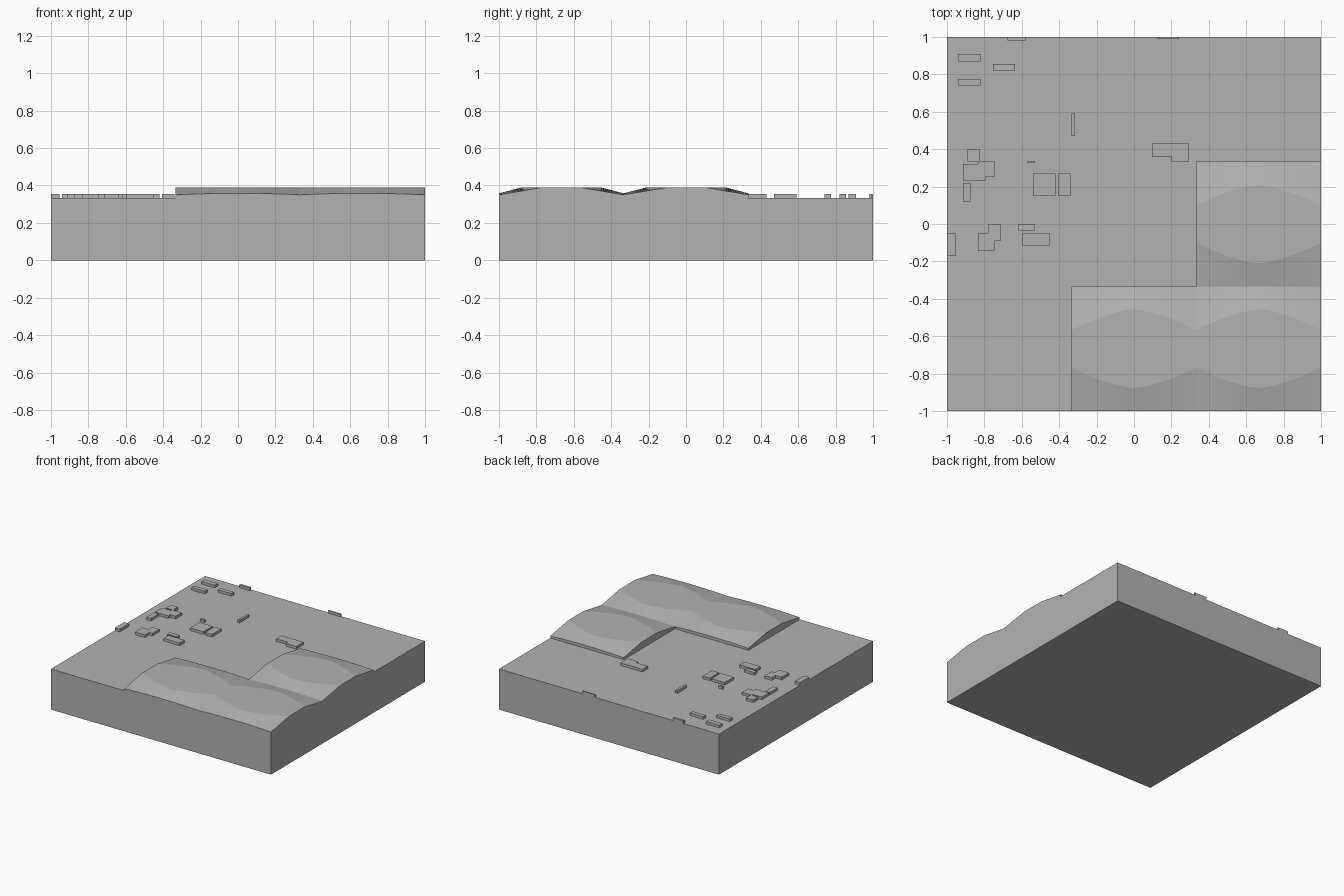
import bpy, bmesh

cube = bpy.data.objects.get("Cube")
if cube:
    bpy.data.objects.remove(cube, do_unlink=True)

BASE = 1 / 3      # ground level
ROOF = 0.355      # top of the small buildings
HALF = 1 / 3      # half the width of a hill tile

grey = bpy.data.materials.new("plain_grey")
grey.use_nodes = True
colour = (0.45, 0.45, 0.45, 1)
grey.diffuse_color = colour
bsdf = next(n for n in grey.node_tree.nodes if n.type == 'BSDF_PRINCIPLED')
bsdf.inputs["Base Color"].default_value = colour


def finish(bm, name):
    bmesh.ops.recalc_face_normals(bm, faces=bm.faces[:])
    mesh = bpy.data.meshes.new(name)
    bm.to_mesh(mesh)
    bm.free()
    mesh.materials.append(grey)
    obj = bpy.data.objects.new(name, mesh)
    bpy.context.collection.objects.link(obj)
    return obj


def prism(name, outline, z0, z1):
    """Flat-topped block from a ground outline."""
    bm = bmesh.new()
    face = bm.faces.new([bm.verts.new((x, y, z0)) for x, y in outline])
    ext = bmesh.ops.extrude_face_region(bm, geom=[face], use_keep_orig=True)
    top = [g for g in ext["geom"] if isinstance(g, bmesh.types.BMVert)]
    bmesh.ops.translate(bm, verts=top, vec=(0, 0, z1 - z0))
    return finish(bm, name)


def rect(x0, x1, y0, y1):
    return [(x0, y0), (x1, y0), (x1, y1), (x0, y1)]


def hill(name, cx, cy, columns=16):
    """Square tile: flat crown with curved creases and sloping banks."""
    bm = bmesh.new()
    sections = []
    for i in range(columns + 1):
        u = -1 + 2 * i / columns
        bulge = 1 - abs(u) ** 1.5
        crease = 0.1 + 0.11 * bulge
        lip = 0.35 + 0.008 * (1 - u * u)
        profile = [(-HALF, BASE), (-HALF, lip), (-crease, 0.39),
                   (crease, 0.39), (HALF, lip), (HALF, BASE)]
        sections.append([bm.verts.new((cx + u * HALF, cy + y, z))
                         for y, z in profile])
    for a, b in zip(sections, sections[1:]):
        for k in range(6):
            n = (k + 1) % 6
            bm.faces.new((a[k], b[k], b[n], a[n]))
    bm.faces.new(sections[0])
    bm.faces.new(sections[-1])
    return finish(bm, name)


# Ground slab
prism("ground_slab", rect(-1, 1, -1, 1), 0, BASE)

# Three hill tiles
hill("hill_front_middle", 0, -2 / 3)
hill("hill_front_left", 2 / 3, -2 / 3)
hill("hill_middle_left", 2 / 3, 0)

# Plain rectangular buildings
blocks = [
    (-0.94, -0.82, 0.87, 0.91), (-0.94, -0.82, 0.74, 0.775),
    (-0.755, -0.635, 0.82, 0.855), (-0.675, -0.58, 0.98, 1),
    (0.125, 0.24, 0.99, 1), (-0.335, -0.315, 0.47, 0.59),
    (-0.89, -0.825, 0.335, 0.40), (-0.915, -0.875, 0.12, 0.22),
    (-0.57, -0.53, 0.325, 0.338), (-0.54, -0.42, 0.15, 0.27),
    (-0.405, -0.34, 0.15, 0.27), (-1, -0.955, -0.17, -0.05),
    (-0.62, -0.53, -0.035, 0), (-0.595, -0.45, -0.115, -0.05),
]
for i, b in enumerate(blocks):
    prism(f"building_{i + 1}", rect(*b), BASE, ROOF)

# Stepped buildings
stepped = [
    [(0.095, 0.36), (0.20, 0.36), (0.20, 0.335), (0.295, 0.335),
     (0.295, 0.43), (0.095, 0.43)],
    [(-0.915, 0.23), (-0.795, 0.23), (-0.795, 0.255), (-0.745, 0.255),
     (-0.745, 0.335), (-0.835, 0.335), (-0.835, 0.32), (-0.915, 0.32)],
    [(-0.835, -0.145), (-0.745, -0.145), (-0.745, -0.09), (-0.715, -0.09),
     (-0.715, 0), (-0.78, 0), (-0.78, -0.05), (-0.835, -0.05)],
]
for i, outline in enumerate(stepped):
    prism(f"stepped_building_{i + 1}", outline, BASE, ROOF)
